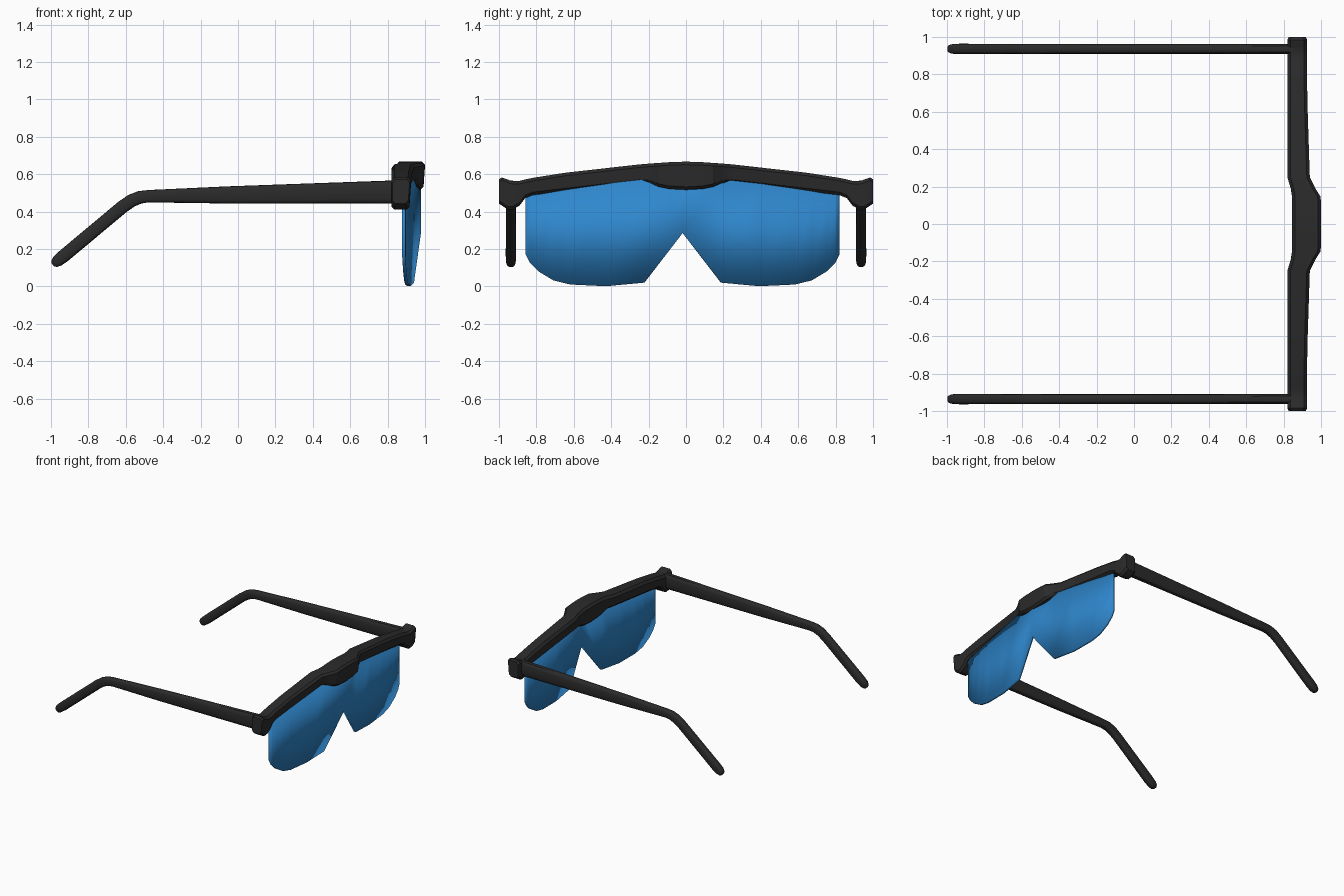
import bpy, bmesh, math
from mathutils import Vector

if "Cube" in bpy.data.objects:
    bpy.data.objects.remove(bpy.data.objects["Cube"])


def material(name, rgb):
    m = bpy.data.materials.new(name)
    m.diffuse_color = (*rgb, 1)
    m.use_nodes = True
    m.node_tree.nodes["Principled BSDF"].inputs["Base Color"].default_value = m.diffuse_color
    return m


black = material("black plastic", (0.024, 0.024, 0.024))
blue = material("blue lens", (0.028, 0.242, 0.61))


def finish(name, bm, mat, angle):
    bmesh.ops.recalc_face_normals(bm, faces=bm.faces)
    me = bpy.data.meshes.new(name)
    bm.to_mesh(me)
    bm.free()
    ob = bpy.data.objects.new(name, me)
    bpy.context.collection.objects.link(ob)
    me.materials.append(mat)
    bpy.ops.object.select_all(action='DESELECT')
    ob.select_set(True)
    bpy.context.view_layer.objects.active = ob
    bpy.ops.object.shade_smooth_by_angle(angle=math.radians(angle))
    return ob


def loft(name, rings, mat, angle):
    bm = bmesh.new()
    loops = [[bm.verts.new(p) for p in r] for r in rings]
    for a, b in zip(loops, loops[1:]):
        n = len(a)
        for i in range(n):
            bm.faces.new((a[i], a[(i + 1) % n], b[(i + 1) % n], b[i]))
    bm.faces.new(loops[0])
    bm.faces.new(loops[-1])
    return finish(name, bm, mat, angle)


# Brow bar with nose bulge and hinge blocks: y, back x, front x, bottom z, top z
half = [
    (0.00, .845, 1.00, .516, .667), (0.09, .845, 1.00, .521, .664),
    (0.145, .845, .998, .532, .660), (0.19, .838, .970, .552, .657),
    (0.25, .820, .940, .554, .652), (0.65, .820, .927, .508, .607),
    (0.82, .820, .925, .488, .580), (0.86, .820, .925, .472, .572),
    (0.89, .820, .925, .432, .564), (0.93, .820, .925, .410, .562),
    (0.955, .820, .925, .412, .572), (0.985, .820, .925, .432, .582),
    (1.00, .827, .918, .442, .572)]


def bar_ring(y, xb, xf, zb, zt):
    c = .016
    return [(xb + c, y, zt), (xf - c, y, zt), (xf, y, zt - c), (xf - .008, y, zb + c),
            (xf - .008 - c, y, zb), (xb + c, y, zb), (xb, y, zb + c), (xb, y, zt - c * 1.3)]


stations = [(-s[0], *s[1:]) for s in reversed(half[1:])] + half
loft("brow_bar", [bar_ring(*s) for s in stations], black, 30)

# Temple arms: centre x, centre z, half height, half width
path = [(.85, .505, .062, .027), (-.05, .489, .046, .026), (-.48, .482, .033, .026),
        (-.525, .476, .034, .027), (-.57, .458, .035, .027), (-.62, .423, .035, .026),
        (-.93, .164, .035, .028), (-.965, .136, .032, .026), (-.983, .121, .022, .020),
        (-.990, .115, .010, .010)]


def arm(name, y):
    rings = []
    for i, (x, z, h, w) in enumerate(path):
        p, q = path[max(i - 1, 0)], path[min(i + 1, len(path) - 1)]
        t = Vector((q[0] - p[0], 0, q[1] - p[1])).normalized()
        up = Vector((t.z, 0, -t.x))
        ring = []
        for k in range(16):
            a = math.tau * k / 16
            ca, sa = math.cos(a), math.sin(a)
            # rounded rectangle section
            cu = math.copysign(abs(ca) ** .6, ca)
            su = math.copysign(abs(sa) ** .6, sa)
            ring.append(Vector((x, y, z)) + up * (h * su) + Vector((0, w * cu, 0)))
        rings.append(ring)
    loft(name, rings, black, 35)


arm("left_temple_arm", -.936)
arm("right_temple_arm", .936)

# Wraparound lens with nose notch: distance from centre, x, bottom z
cols = [(0, .969, .285), (.205, .932, .02), (.41, .915, .001), (.6, .903, .010),
        (.69, .897, .032), (.77, .892, .080), (.815, .889, .125), (.838, .886, .170)]
lens = [(-u, x, z) for u, x, z in reversed(cols[1:])] + cols
bm = bmesh.new()
pairs = [(bm.verts.new((x, u - .018, z)), bm.verts.new((x, u - .018, .595 - .11 * abs(u))))
         for u, x, z in lens]
for a, b in zip(pairs, pairs[1:]):
    bm.faces.new((a[0], b[0], b[1], a[1]))
ob = finish("lens", bm, blue, 5)
mod = ob.modifiers.new("thickness", 'SOLIDIFY')
mod.thickness = .018
mod.offset = 0
